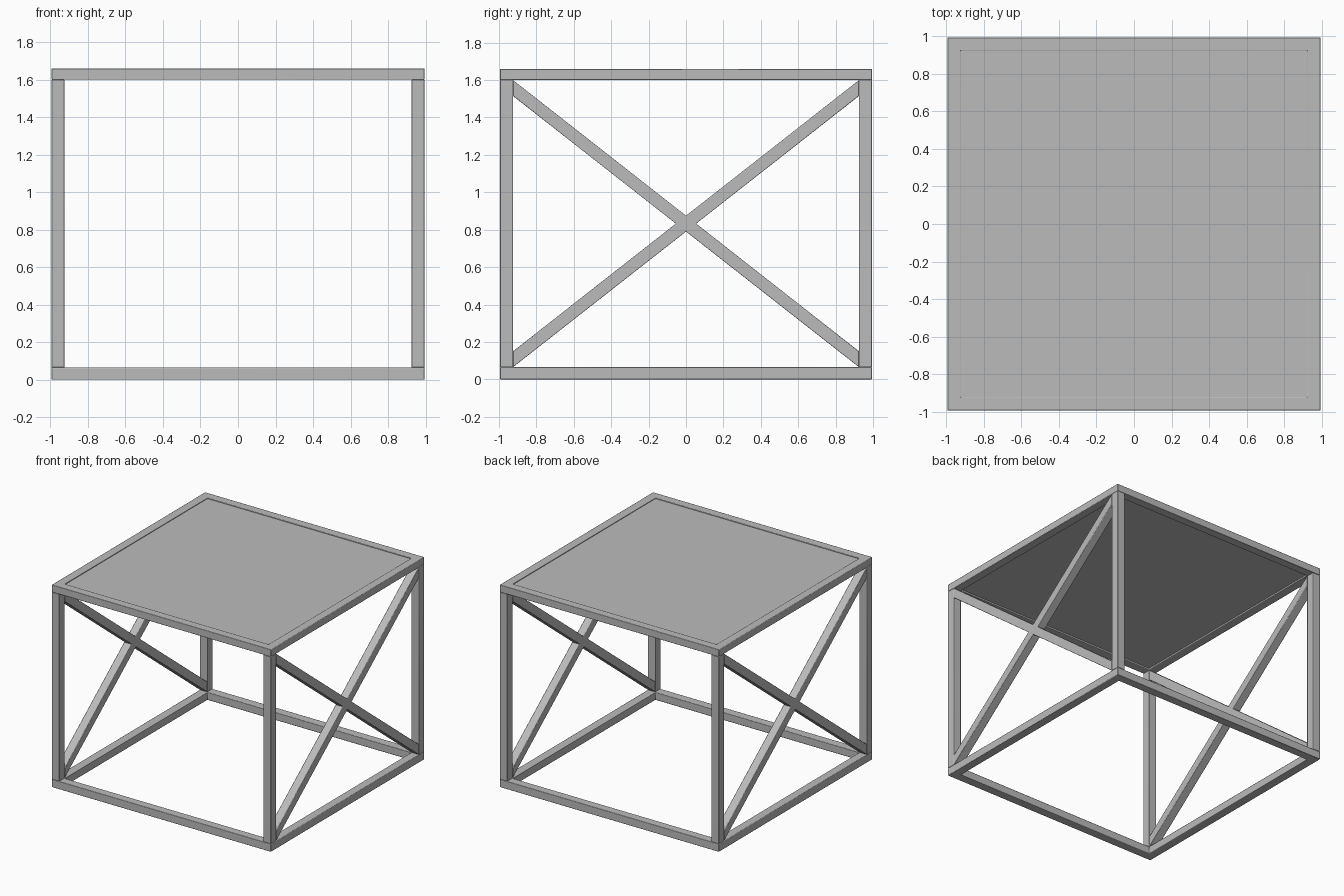
import bpy, bmesh

if "Cube" in bpy.data.objects:
    bpy.data.objects.remove(bpy.data.objects["Cube"])

grey = bpy.data.materials.new("plain grey")
grey.diffuse_color = (0.5, 0.5, 0.5, 1)
grey.use_nodes = True
grey.node_tree.nodes["Principled BSDF"].inputs["Base Color"].default_value = grey.diffuse_color

W = 0.07            # tube width
OUT = 0.995         # outer half size
IN = OUT - W        # inner half size
Z_RAIL, Z_LEG, Z_TOP = 0.065, 1.60, 1.66


def finish(name, bm):
    bmesh.ops.recalc_face_normals(bm, faces=bm.faces)
    me = bpy.data.meshes.new(name)
    bm.to_mesh(me)
    bm.free()
    me.materials.append(grey)
    ob = bpy.data.objects.new(name, me)
    bpy.context.collection.objects.link(ob)
    return ob


def prism(name, pts, vec):
    """Extrude a flat outline along vec."""
    bm = bmesh.new()
    face = bm.faces.new([bm.verts.new(p) for p in pts])
    ext = bmesh.ops.extrude_face_region(bm, geom=[face])
    bmesh.ops.translate(bm, vec=vec, verts=[v for v in ext["geom"] if isinstance(v, bmesh.types.BMVert)])
    return finish(name, bm)


def box(name, x0, x1, y0, y1, z0, z1):
    return prism(name, [(x0, y0, z0), (x1, y0, z0), (x1, y1, z0), (x0, y1, z0)], (0, 0, z1 - z0))


def ring(name, z0, z1):
    """Square frame of four mitred rails."""
    bm = bmesh.new()
    corners = [(-1, -1), (1, -1), (1, 1), (-1, 1)]
    loops = [[bm.verts.new((x * r, y * r, z)) for x, y in corners]
             for r, z in ((OUT, z0), (OUT, z1), (IN, z1), (IN, z0))]
    for i in range(4):
        a, b = loops[i], loops[(i + 1) % 4]
        for j in range(4):
            k = (j + 1) % 4
            bm.faces.new((a[j], a[k], b[k], b[j]))
    return finish(name, bm)


# frames at floor and top
ring("bottom_frame", 0, Z_RAIL)
ring("top_frame", Z_LEG, Z_TOP)

# table panel, set just below the top frame edge
box("top_panel", -IN, IN, -IN, IN, Z_TOP - 0.045, Z_TOP - 0.008)

# cross brace outline: one quarter mirrored into a full X
mid = (Z_RAIL + Z_LEG) / 2
top = (Z_LEG - Z_RAIL) / 2
h = 0.0425
notch = h * IN / (top - h)
quarter = [(notch, 0), (IN, top - 2 * h), (IN, top), (0, h)]
right = [(y, -z) for y, z in reversed(quarter)] + quarter[1:]
outline = right + [(-y, z) for y, z in reversed(right[1:-1])]

for side, s in (("left", -1), ("right", 1)):
    x = min(s * OUT, s * IN)
    prism(side + "_cross_brace", [(x, y, z + mid) for y, z in outline], (W, 0, 0))
    for end, t in (("front", -1), ("back", 1)):
        y = min(t * OUT, t * IN)
        box(f"{end}_{side}_leg", x, x + W, y, y + W, Z_RAIL, Z_LEG)

# tiny softened edges with smooth shading on the tubes
for ob in bpy.context.collection.objects:
    if ob.name != "top_panel":
        bev = ob.modifiers.new("soft edges", "BEVEL")
        bev.width = 0.004
        bev.segments = 2
        bev.limit_method = "ANGLE"
    bpy.ops.object.select_all(action="DESELECT")
    ob.select_set(True)
    bpy.context.view_layer.objects.active = ob
    bpy.ops.object.shade_smooth_by_angle(angle=0.6)
